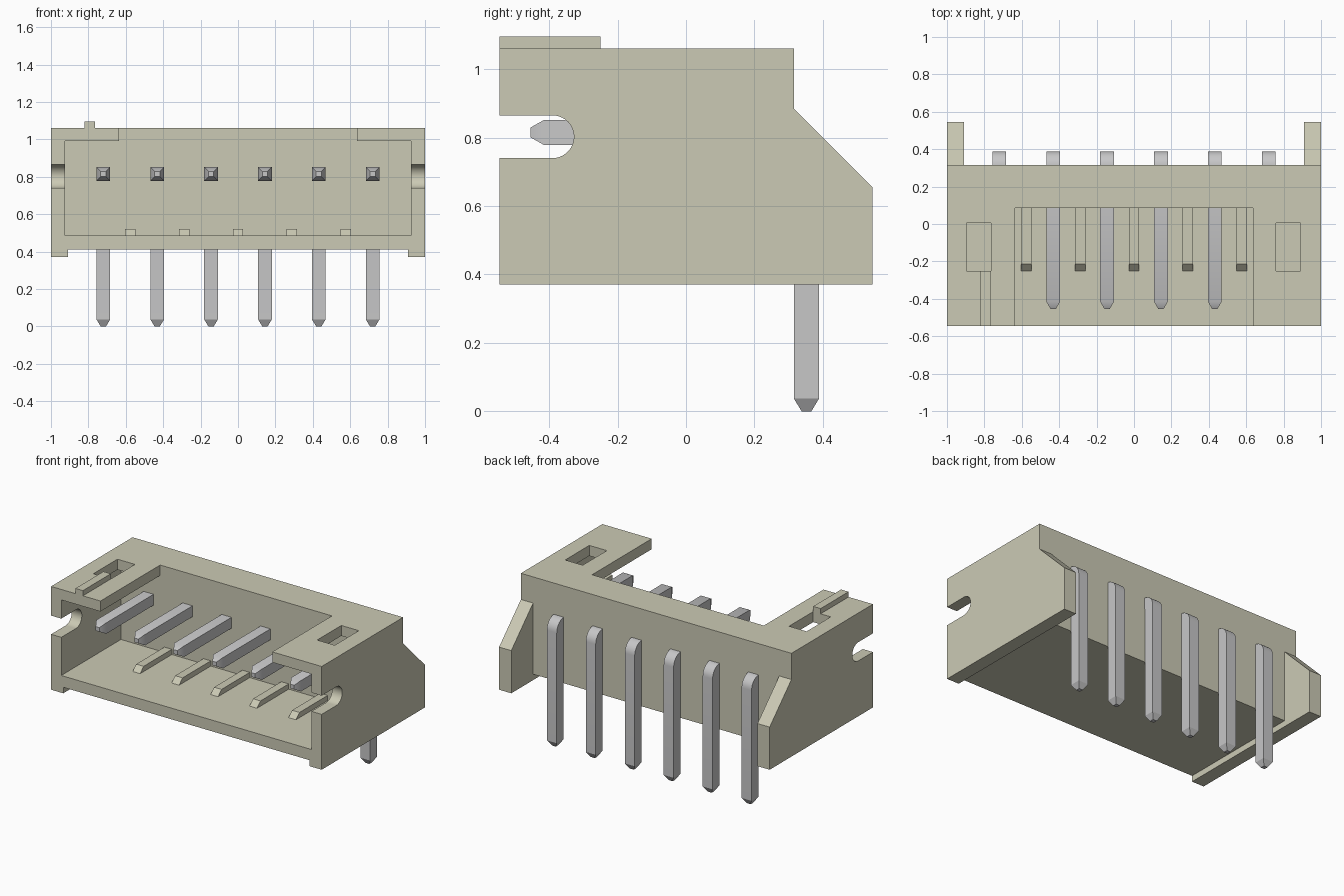
import bpy, bmesh, math
from mathutils import Vector

cube = bpy.data.objects.get("Cube")
if cube:
    bpy.data.objects.remove(cube, do_unlink=True)


def make_material(name, rgb):
    mat = bpy.data.materials.new(name)
    mat.use_nodes = True
    mat.diffuse_color = (*rgb, 1)
    mat.node_tree.nodes["Principled BSDF"].inputs["Base Color"].default_value = (*rgb, 1)
    return mat


BEIGE = make_material("beige plastic", (0.60, 0.59, 0.46))
METAL = make_material("grey metal", (0.57, 0.57, 0.575))


def to_object(name, bm, mat):
    bmesh.ops.recalc_face_normals(bm, faces=bm.faces)
    mesh = bpy.data.meshes.new(name)
    bm.to_mesh(mesh)
    bm.free()
    mesh.materials.append(mat)
    obj = bpy.data.objects.new(name, mesh)
    bpy.context.collection.objects.link(obj)
    return obj


def prism(name, profile, x0, x1, mat=BEIGE):
    """Extrude a (y, z) outline from x0 to x1."""
    bm = bmesh.new()
    face = bm.faces.new([bm.verts.new((x0, y, z)) for y, z in profile])
    ext = bmesh.ops.extrude_face_region(bm, geom=[face])["geom"]
    bmesh.ops.translate(bm, vec=(x1 - x0, 0, 0),
                        verts=[v for v in ext if isinstance(v, bmesh.types.BMVert)])
    return to_object(name, bm, mat)


def box(name, x0, x1, y0, y1, z0, z1):
    return prism(name, [(y0, z0), (y1, z0), (y1, z1), (y0, z1)], x0, x1)


def select(obj):
    bpy.ops.object.select_all(action='DESELECT')
    bpy.context.view_layer.objects.active = obj
    obj.select_set(True)


def cut(obj, cutter):
    cutter.hide_render = True
    mod = obj.modifiers.new("cut", 'BOOLEAN')
    mod.operation, mod.solver, mod.object = 'DIFFERENCE', 'EXACT', cutter
    select(obj)
    bpy.ops.object.modifier_apply(modifier=mod.name)
    bpy.data.objects.remove(cutter, do_unlink=True)


# Key dimensions
FRONT, WALL_IN, WALL_OUT, REAR = -0.545, 0.085, 0.315, 0.545
FLOOR, TOP = 0.485, 1.06

# Housing: side outline with sloped rear ears, then hollowed
housing = prism("housing", [(FRONT, 0.37), (REAR, 0.37), (REAR, 0.655),
                            (WALL_OUT, 0.885), (WALL_OUT, TOP), (FRONT, TOP)], -1, 1)
cut(housing, box("underside_cutter", -0.91, 0.91, -0.8, 0.8, 0.2, 0.41))
cut(housing, box("rear_cutter", -0.91, 0.91, WALL_OUT, 0.8, 0.3, 0.95))
cut(housing, box("cavity_cutter", -0.925, 0.925, -0.8, WALL_IN, FLOOR, 0.99))
cut(housing, box("opening_cutter", -0.635, 0.635, -0.8, WALL_IN, 0.9, 1.2))
for x0 in (-0.895, 0.76):
    cut(housing, box("window_cutter", x0, x0 + 0.13, -0.25, 0.005, 0.9, 1.2))

# Round-ended notch through both side walls
r, yc, zc = 0.0625, -0.39, 0.8025
arc = [(yc + r * math.cos(a), zc + r * math.sin(a))
       for a in (math.pi * (i / 20 - 0.5) for i in range(21))]
cut(housing, prism("notch_cutter", [(-0.8, zc - r)] + arc + [(-0.8, zc + r)], -1.2, 1.2))
select(housing)
bpy.ops.object.shade_smooth_by_angle(angle=math.radians(30))

# Key rib on top
box("key_rib", -0.82, -0.765, FRONT, -0.25, TOP - 0.005, 1.095)

# Floor ribs with sloped front ends
PITCH = 0.288
for i in range(5):
    x = (i - 2) * PITCH
    prism(f"floor_rib_{i + 1}", [(-0.25, FLOOR - 0.005), (WALL_IN + 0.01, FLOOR - 0.005),
                                 (WALL_IN + 0.01, 0.52), (-0.213, 0.52), (-0.25, FLOOR)],
          x - 0.0275, x + 0.0275)


def make_pin(name, x):
    """Square bent pin swept through (y, z, direction, half width) stations."""
    h, ri = 0.0365, 0.004
    rm = ri + h
    cy, cz = 0.352 - rm, 0.815 - rm
    stations = [(-0.455, 0.815, 0, 0.014), (-0.415, 0.815, 0, h)]
    for i in range(9):
        a = math.radians(90 * i / 8)
        stations.append((cy + rm * math.sin(a), cz + rm * math.cos(a), a, h))
    stations += [(0.352, 0.037, math.pi / 2, h), (0.352, 0, math.pi / 2, 0.014)]
    bm = bmesh.new()
    rings = []
    for y, z, a, w in stations:
        n = Vector((0, math.sin(a), math.cos(a))) * w
        c, s = Vector((x, y, z)), Vector((w, 0, 0))
        rings.append([bm.verts.new(p) for p in (c - s - n, c + s - n, c + s + n, c - s + n)])
    for p, q in zip(rings, rings[1:]):
        for k in range(4):
            m = (k + 1) % 4
            bm.faces.new((p[k], p[m], q[m], q[k]))
    bm.faces.new(rings[0])
    bm.faces.new(rings[-1])
    pin = to_object(name, bm, METAL)
    select(pin)
    bpy.ops.object.shade_smooth_by_angle(angle=math.radians(30))


# Row of six contact pins
for i in range(6):
    make_pin(f"pin_{i + 1}", (i - 2.5) * PITCH)
